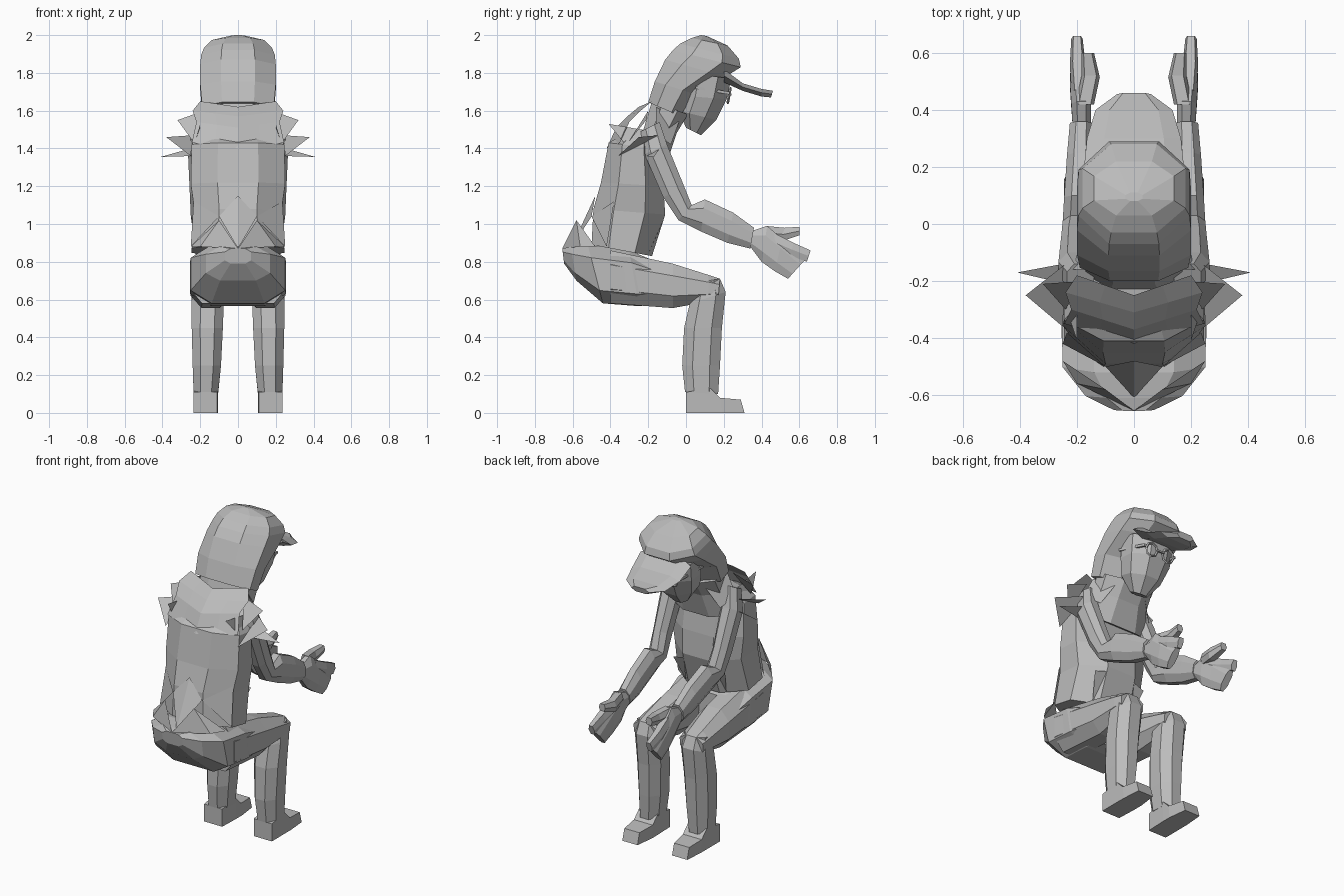
import bpy
import bmesh
import math
from mathutils import Vector

default_cube = bpy.data.objects.get("Cube")
if default_cube:
    bpy.data.objects.remove(default_cube)

# One flat colour for the whole figure
GREY = (.5, .5, .5, 1)
grey = bpy.data.materials.new("plain_grey")
grey.use_nodes = True
grey.diffuse_color = GREY
grey.node_tree.nodes["Principled BSDF"].inputs["Base Color"].default_value = GREY


def finish(name, bm, closed=True):
    """Turn a bmesh into a flat shaded object."""
    if closed:
        bmesh.ops.recalc_face_normals(bm, faces=bm.faces)
    mesh = bpy.data.meshes.new(name)
    bm.to_mesh(mesh)
    bm.free()
    mesh.materials.append(grey)
    part = bpy.data.objects.new(name, mesh)
    bpy.context.collection.objects.link(part)
    return part


def loft(name, sections, sides=8, square=1.1, flip=1):
    """Skin rings; each is (y, z) edge, opposite (y, z) edge, inner x, outer x."""
    bm = bmesh.new()
    rings = []
    reach = square / math.cos(math.pi / sides)
    for ya, za, yb, zb, inner, outer in sections:
        edge_a, edge_b = Vector((0, ya, za)), Vector((0, yb, zb))
        middle, half = (edge_a + edge_b) / 2, (edge_a - edge_b) / 2
        ring = []
        for i in range(sides):
            angle = 2 * math.pi * (i + .5) / sides
            along = max(-1, min(1, math.cos(angle) * reach))
            across = max(-1, min(1, math.sin(angle) * reach))
            point = middle + half * along
            point.x = flip * ((inner + outer) / 2 + (outer - inner) / 2 * across)
            ring.append(bm.verts.new(point))
        rings.append(ring)
    for low, high in zip(rings, rings[1:]):
        for i in range(sides):
            j = (i + 1) % sides
            bm.faces.new((low[i], low[j], high[j], high[i]))
    bm.faces.new(rings[0])
    bm.faces.new(rings[-1])
    return finish(name, bm)


def centred_loft(name, sections, sides=8, square=1.1):
    """Skin rings that are symmetric about x = 0."""
    return loft(name, [(*s[:4], -s[4], s[4]) for s in sections], sides, square)


def mirrored_loft(name, sections, sides=8, square=1.1):
    """Skin the same limb on both sides."""
    for label, flip in (("left", 1), ("right", -1)):
        loft(f"{label}_{name}", sections, sides, square, flip)


def mirrored_shard(name, *corners):
    """A thin loose scrap of cloth on both sides."""
    for label, flip in (("left", 1), ("right", -1)):
        bm = bmesh.new()
        bm.faces.new([bm.verts.new((x * flip, y, z)) for x, y, z in corners])
        finish(f"{label}_{name}", bm, closed=False)


# Trousers: seat, thighs, shins
centred_loft("trouser_seat", [
    (-.655, .87, -.645, .79, .07),
    (-.61, .88, -.58, .7, .17),
    (-.52, .89, -.44, .58, .25),
    (-.3, .86, -.25, .565, .255),
    (-.18, .81, -.17, .575, .24),
], square=1.35)
mirrored_loft("thigh", [
    (-.4, .86, -.4, .58, .02, .255),
    (-.07, .79, -.07, .555, .04, .25),
    (.12, .73, .12, .59, .07, .245),
    (.18, .71, .17, .6, .08, .24),
])
mirrored_loft("shin", [
    (.18, .71, .06, .69, .09, .235),
    (.21, .64, .02, .58, .075, .245),
    (.19, .45, -.01, .45, .08, .245),
    (.18, .25, -.02, .25, .09, .24),
    (.17, .1, -.005, .11, .105, .235),
])
mirrored_loft("shoe", [
    (0, .11, 0, 0, .11, .235),
    (.13, .13, .13, 0, .105, .235),
    (.18, .08, .19, 0, .105, .235),
    (.29, .07, .31, 0, .12, .225),
], sides=4, square=1)

# Jacket body and collar
centred_loft("jacket_body", [
    (-.18, .83, -.5, .89, .245),
    (-.11, 1.05, -.49, 1.08, .23),
    (-.12, 1.2, -.45, 1.22, .25),
    (-.15, 1.4, -.41, 1.43, .245),
    (-.17, 1.5, -.32, 1.48, .19),
], square=1.05)
centred_loft("collar", [
    (-.1, 1.33, -.25, 1.42, .21),
    (-.05, 1.48, -.21, 1.55, .17),
    (.01, 1.58, -.18, 1.65, .17),
], square=1.05)

# Upper back sheet, open at the sides and dipping in the middle
sheet = bmesh.new()
rows = [[sheet.verts.new((width * side, y + .07 * abs(side), z + .03 * abs(side)))
         for side in (-1, -.5, 0, .5, 1)]
        for y, z, width in ((-.42, 1.4, .245), (-.37, 1.51, .22),
                            (-.31, 1.57, .24), (-.25, 1.62, .2))]
for low, high in zip(rows, rows[1:]):
    for i in range(len(low) - 1):
        sheet.faces.new((low[i], low[i + 1], high[i + 1], high[i]))
finish("upper_back_sheet", sheet, closed=False)

# Jagged hem, waistband peaks and shoulder scraps
mirrored_shard("hem_tail", (0, -.61, .87), (.1, -.5, 1.04), (0, -.48, 1.15))
mirrored_shard("hem_corner", (.1, -.5, 1.04), (.25, -.42, .88), (.235, -.38, 1.12))
mirrored_shard("waist_peak", (0, -.655, .87), (.2, -.56, .88), (.1, -.58, 1.02))
mirrored_shard("waist_side", (.2, -.56, .88), (.25, -.48, .88), (.1, -.58, 1.02))
mirrored_shard("top_scrap", (.18, -.2, 1.6), (.32, -.21, 1.55), (.24, -.3, 1.44))
mirrored_shard("wide_scrap", (.24, -.14, 1.47), (.38, -.25, 1.46), (.25, -.36, 1.36))
mirrored_shard("low_scrap", (.25, -.14, 1.4), (.41, -.17, 1.355), (.24, -.21, 1.36))
mirrored_shard("back_scrap", (.2, -.41, 1.53), (.23, -.32, 1.42), (.2, -.18, 1.49))
mirrored_shard("front_flap", (.1, -.12, 1.02), (.18, -.13, 1), (.14, -.2, .84))
mirrored_shard("shoulder_drape", (.1, -.03, 1.56), (.17, -.16, 1.62),
               (.24, -.16, 1.48), (.18, -.08, 1.42))

# Arms, hands and fingers
mirrored_loft("arm", [
    (-.14, 1.54, -.24, 1.49, .14, .235),
    (-.1, 1.42, -.22, 1.37, .15, .265),
    (-.01, 1.2, -.12, 1.14, .16, .255),
    (.03, 1.1, -.04, 1.02, .15, .25),
    (.1, 1.13, .08, .96, .15, .245),
    (.25, 1.06, .22, .9, .145, .235),
    (.36, .98, .34, .87, .145, .225),
])
mirrored_loft("palm", [
    (.34, .96, .34, .88, .15, .215),
    (.43, .99, .4, .8, .15, .22),
    (.51, .92, .47, .75, .16, .225),
    (.63, .81, .54, .71, .175, .22),
])
mirrored_loft("index_finger", [
    (.47, .95, .46, .86, .155, .22),
    (.57, .9, .55, .83, .17, .225),
    (.66, .86, .64, .8, .18, .22),
], sides=6)
mirrored_loft("thumb", [
    (.42, .99, .42, .92, .14, .205),
    (.52, .98, .51, .91, .12, .185),
    (.6, .985, .6, .94, .14, .185),
], sides=6)

# Head, cap and visor
centred_loft("face", [
    (.24, 1.77, 0, 1.8, .15),
    (.215, 1.66, -.02, 1.68, .14),
    (.16, 1.55, -.04, 1.6, .11),
    (.08, 1.47, 0, 1.51, .05),
], square=1)
centred_loft("hooded_cap", [
    (-.03, 1.57, -.2, 1.645, .19),
    (.04, 1.69, -.165, 1.755, .2),
    (.21, 1.78, -.11, 1.87, .2),
    (.29, 1.83, -.07, 1.92, .195),
    (.28, 1.875, -.03, 1.955, .18),
    (.22, 1.945, .03, 1.985, .14),
    (.11, 1.995, .08, 2, .03),
], square=1.08)
centred_loft("visor", [
    (.2, 1.82, .2, 1.75, .175),
    (.3, 1.745, .3, 1.705, .165),
    (.4, 1.715, .4, 1.675, .135),
    (.46, 1.705, .45, 1.67, .06),
], sides=6)

# Spectacles
for label, flip in (("left", 1), ("right", -1)):
    bpy.ops.mesh.primitive_torus_add(
        location=(.06 * flip, .228, 1.68), rotation=(math.radians(80), 0, 0),
        major_radius=.04, minor_radius=.007, major_segments=8, minor_segments=4)
    rim = bpy.context.object
    rim.name = f"{label}_spectacle_rim"
    rim.data.materials.append(grey)
centred_loft("spectacle_bridge", [
    (.24, 1.69, .24, 1.68, .025),
    (.23, 1.69, .23, 1.68, .025),
], sides=4)
mirrored_loft("spectacle_arm", [
    (.23, 1.7, .23, 1.685, .1, .115),
    (.05, 1.73, .05, 1.715, .145, .155),
], sides=4)
